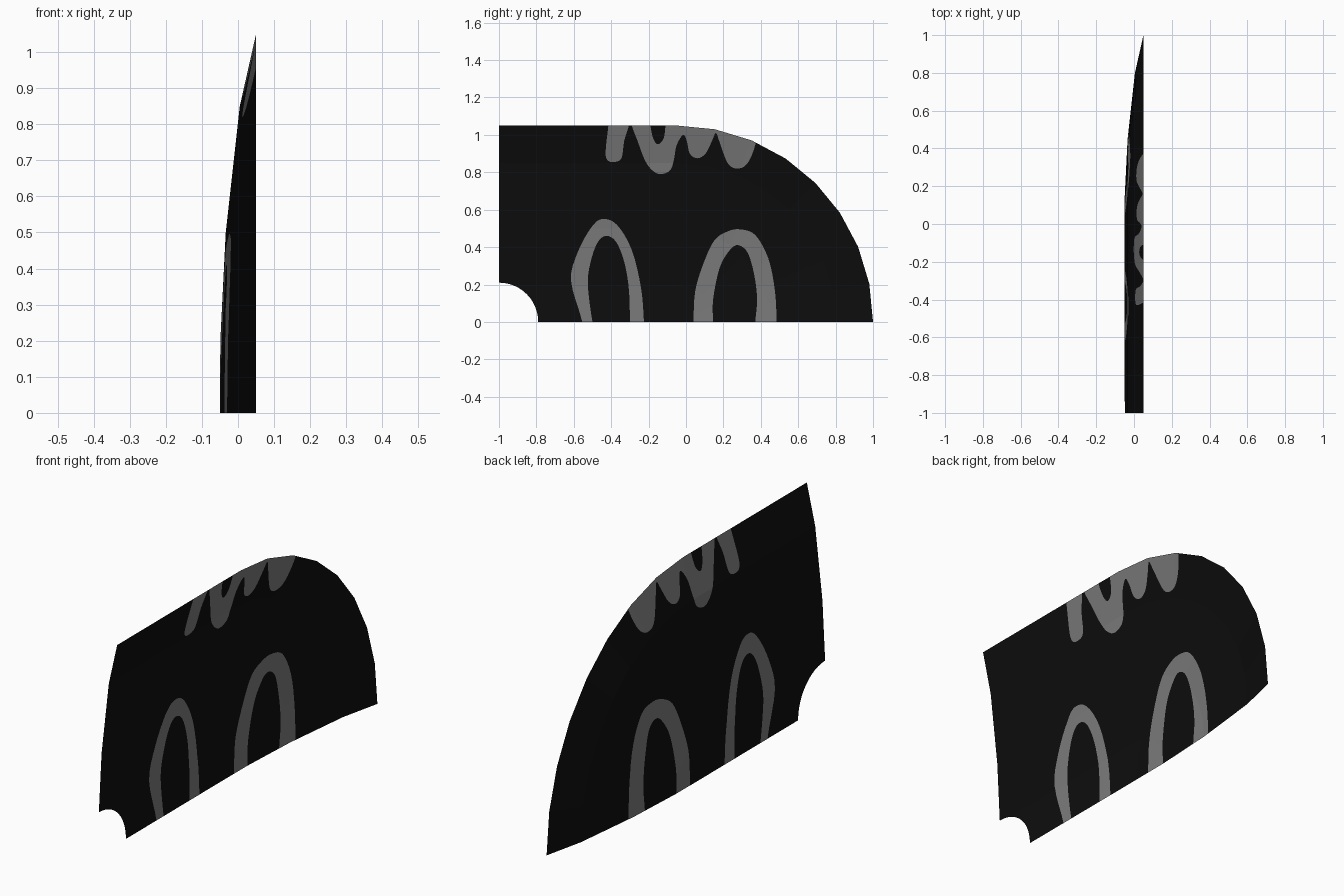
import bpy, bmesh, math
from mathutils import Vector
from mathutils.geometry import delaunay_2d_cdt

if "Cube" in bpy.data.objects:
    bpy.data.objects.remove(bpy.data.objects["Cube"])

R, CY, STEP = 1.05, -0.05, math.pi / 16      # rim radius, centre of rounded end, facet angle
PROFILE = [(0, -0.05), (0.2, -0.049), (0.5, -0.034), (0.85, 0.005), (1.05, 0.05)]  # radius, x


def material(name, v):
    m = bpy.data.materials.new(name)
    m.diffuse_color = (v, v, v, 1)
    m.use_nodes = True
    m.node_tree.nodes["Principled BSDF"].inputs["Base Color"].default_value = m.diffuse_color
    return m


def depth(y, z):
    """Shallow dish: straight along the long side, faceted round the end."""
    r = z
    if y > CY:
        r = math.hypot(y - CY, z)
        d = math.atan2(z, y - CY) % STEP - STEP / 2
        r *= math.cos(d) / math.cos(STEP / 2)
    for (r0, x0), (r1, x1) in zip(PROFILE, PROFILE[1:]):
        if r <= r1:
            break
    return x0 + (x1 - x0) * (min(r, R) - r0) / (r1 - r0)


def smooth(pts, n=4):
    """Rounded curve through the points."""
    p = [Vector(q) for q in pts]
    p = [p[0]] + p + [p[-1]]
    out = []
    for a, b, c, d in zip(p, p[1:], p[2:], p[3:]):
        for i in range(n):
            t = i / n
            out.append(0.5 * (2 * b + (c - a) * t + (2 * a - 5 * b + 4 * c - d) * t * t
                              + (3 * b - a - 3 * c + d) * t ** 3))
    return out + [p[-1]]


def inside(pt, poly):
    hit = False
    for a, b in zip(poly, poly[1:] + poly[:1]):
        if (a[1] > pt[1]) != (b[1] > pt[1]):
            if pt[0] < a[0] + (pt[1] - a[1]) * (b[0] - a[0]) / (b[1] - a[1]):
                hit = not hit
    return hit


def arc(r):
    return [Vector((CY + r * math.cos(i * STEP), r * math.sin(i * STEP))) for i in range(9)]


# Panel outline with the round corner notch (y, z)
notch = [Vector((-1 + 0.21 * math.sin(i * math.pi / 24), 0.21 * math.cos(i * math.pi / 24)))
         for i in range(13)]
outline = arc(R) + [Vector((-1, R))] + notch

# Painted shapes: each pair is an outer curve and an inner hole
arch_a = smooth([(-.57, -.06), (-.555, 0), (-.615, .22), (-.58, .37), (-.51, .50), (-.45, .55),
                 (-.37, .52), (-.29, .385), (-.24, .18), (-.225, 0), (-.225, -.06)])
hole_a = smooth([(-.48, -.06), (-.50, 0), (-.525, .2), (-.51, .32), (-.475, .42), (-.43, .46),
                 (-.375, .43), (-.33, .32), (-.305, .17), (-.30, 0), (-.30, -.06)])
arch_b = smooth([(.04, -.06), (.04, 0), (.05, .17), (.10, .33), (.155, .44), (.225, .485),
                 (.29, .495), (.37, .465), (.44, .34), (.475, .17), (.485, 0), (.485, -.06)])
hole_b = smooth([(.145, -.06), (.145, 0), (.145, .12), (.18, .29), (.235, .385), (.28, .41),
                 (.33, .37), (.365, .25), (.38, .12), (.37, 0), (.37, -.06)])
finger = smooth([(-.41, 1.1), (-.415, 1.05), (-.43, .91), (-.42, .865), (-.385, .855),
                 (-.345, .875), (-.33, .97), (-.305, 1.05), (-.302, 1.1)])
wave = smooth([(-.295, 1.1), (-.29, 1.05), (-.26, .97), (-.22, .865), (-.18, .81), (-.135, .79),
               (-.085, .81), (-.065, .865), (-.05, .945), (-.015, 1.0), (.005, .965), (.02, .9),
               (.06, .875), (.105, .9), (.14, .97), (.16, 1.01), (.18, .96), (.225, .845),
               (.28, .82), (.33, .85), (.37, .945), (.40, 1.1)])
hole_w = smooth([(-.19, 1.1), (-.19, 1.05), (-.175, .98), (-.15, .95), (-.12, .98),
                 (-.11, 1.05), (-.11, 1.1)])
solid, holes = [arch_a, arch_b, finger, wave], [hole_a, hole_b, hole_w]

# Cut lines: outline, paint edges, dish rings and end facets
verts, edges = [], []


def add_line(pts, closed):
    k, n = len(verts), len(pts)
    verts.extend(pts)
    edges.extend((k + i, k + (i + 1) % n) for i in range(n if closed else n - 1))


add_line(outline, True)
for shape in solid + holes:
    add_line(shape, True)
for r, _ in PROFILE[1:-1]:
    add_line(arc(r) + [Vector((-1.1, r))], False)
for p in arc(R):
    add_line([Vector((CY, 0)), p], False)

v2, _, f2, *_ = delaunay_2d_cdt(verts, edges, [], 0, 1e-5)

# Curved panel, painted face by face
bm = bmesh.new()
bv = [bm.verts.new((depth(v[0], v[1]), v[0], v[1])) for v in v2]
for f in f2:
    c = sum((v2[i] for i in f), Vector((0, 0))) / len(f)
    if inside(c, outline):
        face = bm.faces.new([bv[i] for i in f])
        painted = any(inside(c, s) for s in solid) and not any(inside(c, h) for h in holes)
        face.material_index = int(painted)
bmesh.ops.delete(bm, geom=[v for v in bm.verts if not v.link_faces], context='VERTS')
mesh = bpy.data.meshes.new("curved_panel")
bm.to_mesh(mesh)
bm.free()
mesh.materials.append(material("black", 0.004))
mesh.materials.append(material("mid_grey", 0.2))
bpy.context.collection.objects.link(bpy.data.objects.new("curved_panel", mesh))
